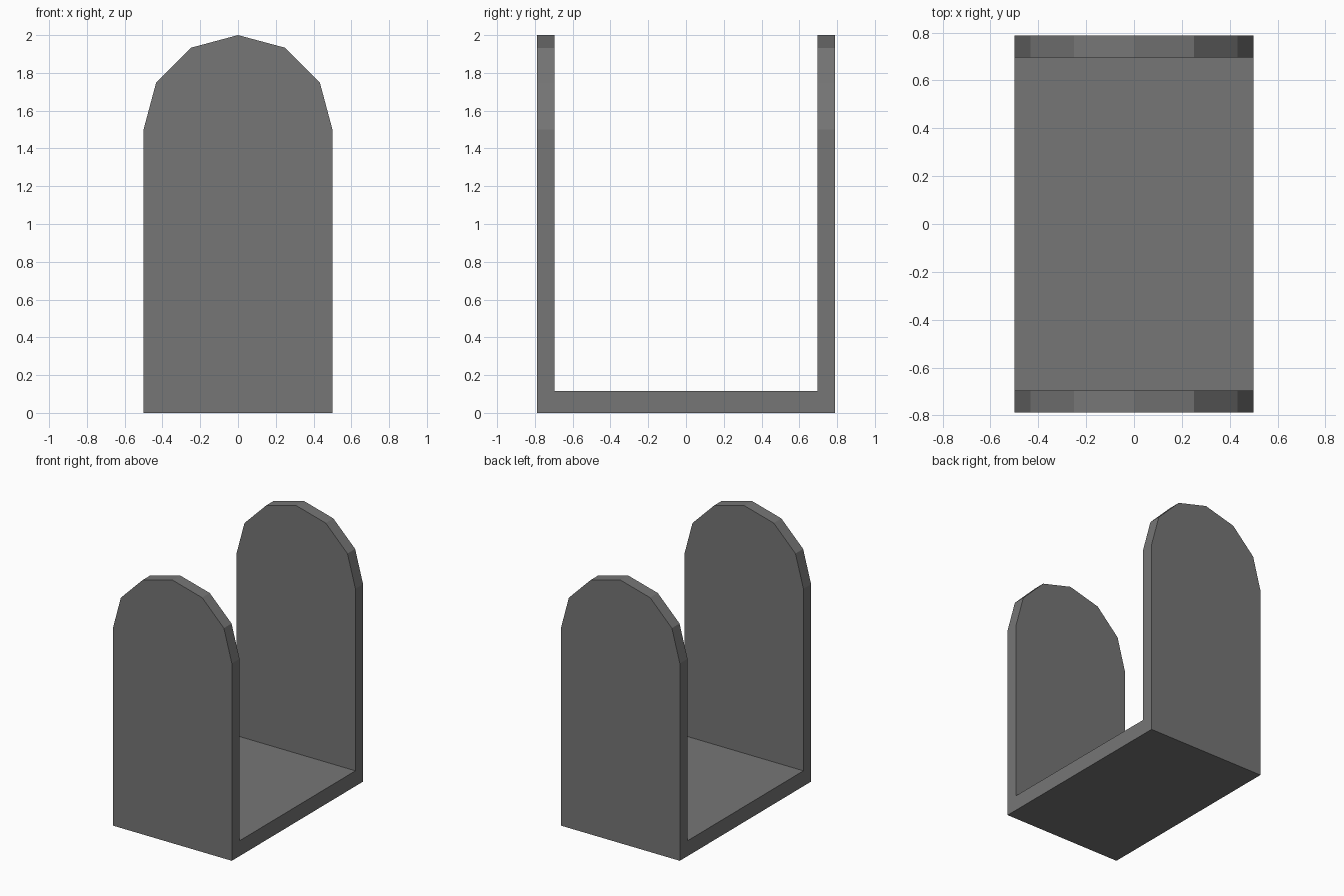
import bpy, bmesh
from math import sin, cos, pi
from mathutils import Vector

if "Cube" in bpy.data.objects:
    bpy.data.objects.remove(bpy.data.objects["Cube"])

OUT_Y, IN_Y = 0.788, 0.696
FLOOR, SPRING, RADIUS, TOP = 0.117, 1.5, 0.5, 2.0

# Dark grey finish
dark_grey = bpy.data.materials.new("dark_grey")
dark_grey.diffuse_color = (0.18, 0.18, 0.18, 1)
dark_grey.use_nodes = True
dark_grey.node_tree.nodes["Principled BSDF"].inputs["Base Color"].default_value = dark_grey.diffuse_color


def prism(name, points, direction):
    """Extrude a closed outline along a direction into a solid object."""
    bm = bmesh.new()
    face = bm.faces.new([bm.verts.new(p) for p in points])
    geom = bmesh.ops.extrude_face_region(bm, geom=[face])["geom"]
    verts = [g for g in geom if isinstance(g, bmesh.types.BMVert)]
    bmesh.ops.translate(bm, verts=verts, vec=Vector(direction))
    bmesh.ops.recalc_face_normals(bm, faces=bm.faces[:])
    mesh = bpy.data.meshes.new(name)
    bm.to_mesh(mesh)
    bm.free()
    mesh.materials.append(dark_grey)
    obj = bpy.data.objects.new(name, mesh)
    bpy.context.collection.objects.link(obj)
    return obj


# U-shaped side profile: floor and two upright walls, made overwide and overtall
half = [(OUT_Y, 0), (OUT_Y, TOP + 0.2), (IN_Y, TOP + 0.2), (IN_Y, FLOOR)]
profile = half + [(-y, z) for y, z in reversed(half)]
bracket = prism("u_bracket", [(-0.7, y, z) for y, z in profile], (1.4, 0, 0))

# Six-sided arch outline that trims the walls and floor to their final width
arch = [(-RADIUS, -0.3), (RADIUS, -0.3)]
arch += [(RADIUS * cos(i * pi / 6), SPRING + RADIUS * sin(i * pi / 6)) for i in range(7)]
cutter = prism("arch_trim", [(x, -1, z) for x, z in arch], (0, 2, 0))
cutter.hide_render = True

trim = bracket.modifiers.new("arch_trim", 'BOOLEAN')
trim.operation = 'INTERSECT'
trim.solver = 'EXACT'
trim.object = cutter

# Bake the trim and discard the cutter
bpy.context.view_layer.objects.active = bracket
bracket.select_set(True)
bpy.ops.object.modifier_apply(modifier=trim.name)
bpy.data.objects.remove(cutter)
